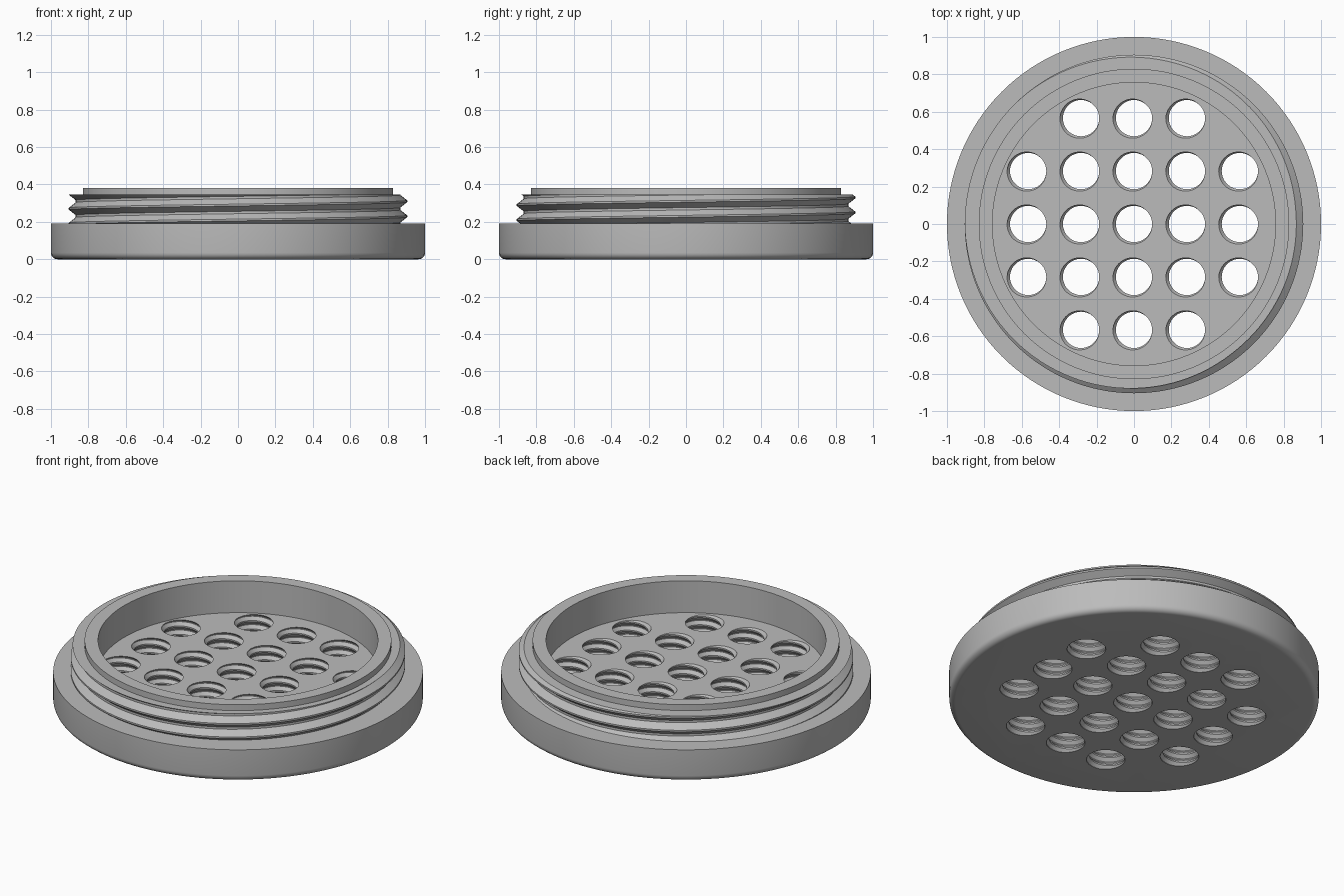
import bpy, bmesh
from math import sin, cos, pi, floor, ceil

if "Cube" in bpy.data.objects:
    bpy.data.objects.remove(bpy.data.objects["Cube"])

GREY = (0.5, 0.5, 0.5, 1)
grey = bpy.data.materials.new("plain grey")
grey.use_nodes = True
grey.diffuse_color = GREY
grey.node_tree.nodes["Principled BSDF"].inputs["Base Color"].default_value = GREY

# Thread cross-section over one pitch: crest at 0, flat root around one half
CREST, ROOT = 0.06, 0.42


def thread_radius(phase, crest_r, root_r):
    d = min(phase % 1, 1 - phase % 1)
    t = min(max((d - CREST) / (ROOT - CREST), 0), 1)
    return crest_r + (root_r - crest_r) * t


def thread_rows(crest_r, root_r, pitch, z_crest, low, high):
    """Rows that follow the helix, cut flat at the low and high planes."""
    def row(k):
        def point(turn):
            z = min(max(z_crest + pitch * (k + turn), low), high)
            return thread_radius((z - z_crest) / pitch - turn, crest_r, root_r), z
        return point
    first = floor((low - z_crest) / pitch) - 2
    last = ceil((high - z_crest) / pitch) + 1
    steps = (CREST, ROOT, 1 - ROOT, 1 - CREST)
    return [row(k + s) for k in range(first, last) for s in steps]


def ring_rows(points):
    return [lambda turn, p=p: p for p in points]


def add_turned(bm, rows, columns, cx=0, cy=0):
    """Sweep the rows around a vertical axis through (cx, cy)."""
    grid = []
    for row in rows:
        line = []
        for i in range(columns + 1):
            turn = i / columns
            r, z = row(turn)
            a = 2 * pi * turn
            line.append(bm.verts.new((cx + r * cos(a), cy + r * sin(a), z)))
        grid.append(line)
    for a, b in zip(grid, grid[1:]):
        for i in range(columns):
            bm.faces.new((a[i], a[i + 1], b[i + 1], b[i]))


def finish(bm, name):
    """Weld the seams, cap open ends and make the object."""
    bmesh.ops.remove_doubles(bm, verts=bm.verts[:], dist=0.00002)
    bmesh.ops.holes_fill(bm, edges=bm.edges[:], sides=0)
    bmesh.ops.recalc_face_normals(bm, faces=bm.faces[:])
    mesh = bpy.data.meshes.new(name)
    bm.to_mesh(mesh)
    bm.free()
    mesh.materials.append(grey)
    obj = bpy.data.objects.new(name, mesh)
    bpy.context.collection.objects.link(obj)
    return obj


def activate(obj):
    bpy.ops.object.select_all(action="DESELECT")
    obj.select_set(True)
    bpy.context.view_layer.objects.active = obj


FLOOR, SHOULDER, TOP = 0.19, 0.345, 0.38

# Flange disc with a rounded lower edge
FILLET = 0.035
arc = [(1 - FILLET + FILLET * sin(i * pi / 12), FILLET - FILLET * cos(i * pi / 12))
       for i in range(7)]
bm = bmesh.new()
add_turned(bm, ring_rows(arc + [(1, FLOOR)]), 128)
flange = finish(bm, "perforated_flange")

# Threaded holes on a square grid without its corners
SPACING = 0.283
bm = bmesh.new()
for i in range(-2, 3):
    for j in range(-2, 3):
        if abs(i * j) < 4:
            add_turned(bm, thread_rows(0.113, 0.097, 0.05, 0.162, -0.02, FLOOR + 0.02),
                       36, i * SPACING, j * SPACING)
cutter = finish(bm, "hole_cutter")
cutter.hide_render = True
cut = flange.modifiers.new("holes", "BOOLEAN")
cut.operation = "DIFFERENCE"
cut.solver = "EXACT"
cut.object = cutter
activate(flange)
bpy.ops.object.modifier_apply(modifier="holes")
bpy.data.objects.remove(cutter)

# Collar with an outside thread, a plain lip and a smooth bore
SUNK = FLOOR - 0.01
rows = thread_rows(0.905, 0.868, 0.08, 0.23, SUNK, SHOULDER)
lip = [(0.83, SHOULDER), (0.83, TOP), (0.757, TOP), (0.757, SUNK)]
bm = bmesh.new()
add_turned(bm, rows + ring_rows(lip) + rows[:1], 128)
collar = finish(bm, "threaded_collar")

for obj in (flange, collar):
    activate(obj)
    bpy.ops.object.shade_smooth_by_angle(angle=pi / 6)
